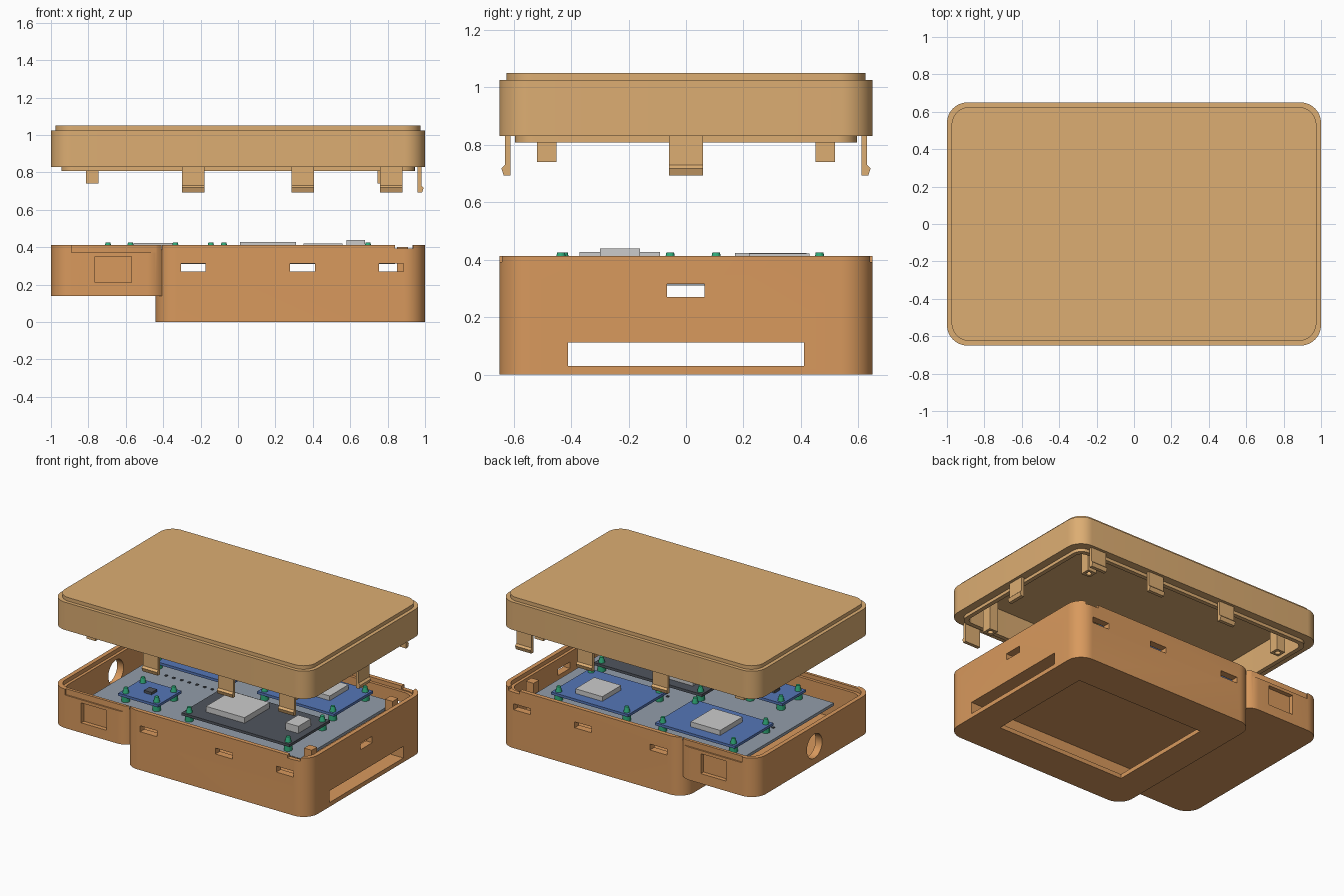
import bpy, bmesh
from math import cos, sin, pi, radians
from mathutils import Matrix

if "Cube" in bpy.data.objects:
    bpy.data.objects.remove(bpy.data.objects["Cube"])


def material(name, rgb):
    m = bpy.data.materials.new(name)
    m.diffuse_color = (*rgb, 1)
    m.use_nodes = True
    m.node_tree.nodes["Principled BSDF"].inputs["Base Color"].default_value = m.diffuse_color
    return m


LID = material("tan", (0.72, 0.42, 0.17))
CASE = material("orange", (0.69, 0.32, 0.11))
BLUE = material("board_blue", (0.09, 0.18, 0.47))
DARK = material("board_dark", (0.08, 0.09, 0.11))
GREEN = material("standoff_green", (0.03, 0.42, 0.2))
CHIP = material("chip_grey", (0.56, 0.57, 0.58))
PLATE = material("plate_grey", (0.29, 0.34, 0.4))


def prism(name, pts, z0, z1, mat, matrix=None):
    """Extrude a 2D outline from z0 to z1."""
    bm = bmesh.new()
    low = [bm.verts.new((x, y, z0)) for x, y in pts]
    face = bm.faces.new(low)
    out = bmesh.ops.extrude_face_region(bm, geom=[face])
    for v in out["geom"]:
        if isinstance(v, bmesh.types.BMVert):
            v.co.z = z1
    if matrix:
        bm.transform(matrix)
    bmesh.ops.recalc_face_normals(bm, faces=bm.faces)
    me = bpy.data.meshes.new(name)
    bm.to_mesh(me)
    bm.free()
    me.materials.append(mat)
    ob = bpy.data.objects.new(name, me)
    bpy.context.collection.objects.link(ob)
    return ob


def box(name, x0, x1, y0, y1, z0, z1, mat=CASE):
    return prism(name, [(x0, y0), (x1, y0), (x1, y1), (x0, y1)], z0, z1, mat)


def rounded(name, x0, x1, y0, y1, r, z0, z1, mat=CASE, n=12):
    pts = []
    for k, (cx, cy) in enumerate([(x1 - r, y1 - r), (x0 + r, y1 - r), (x0 + r, y0 + r), (x1 - r, y0 + r)]):
        for i in range(n + 1):
            a = (k + i / n) * pi / 2
            pts.append((cx + r * cos(a), cy + r * sin(a)))
    return prism(name, pts, z0, z1, mat)


def circle(r, cx=0, cy=0, n=24):
    return [(cx + r * cos(2 * pi * i / n), cy + r * sin(2 * pi * i / n)) for i in range(n)]


def boolean(ob, other, op="DIFFERENCE"):
    m = ob.modifiers.new("bool", "BOOLEAN")
    m.operation, m.object, m.solver = op, other, "EXACT"
    bpy.context.view_layer.objects.active = ob
    bpy.ops.object.modifier_apply(modifier=m.name)
    bpy.data.objects.remove(other)


def smooth(ob):
    bpy.ops.object.select_all(action="DESELECT")
    ob.select_set(True)
    bpy.context.view_layer.objects.active = ob
    bpy.ops.object.shade_smooth_by_angle(angle=radians(30))


CLIP_X = (-0.24, 0.345, 0.82)

# Lower case: deep main box joined to a shallower side bay
case = rounded("case", -0.44, 1, -0.65, 0.65, 0.11, 0, 0.413)
boolean(case, rounded("bay", -1, -0.375, -0.65, 0.65, 0.11, 0.14, 0.413), "UNION")
boolean(case, rounded("cut", -0.95, 0.95, -0.6, 0.6, 0.07, 0.17, 0.6))
boolean(case, rounded("cut", -0.97, 0.97, -0.62, 0.62, 0.085, 0.385, 0.6))
# Slide-through channel and window under the floor
boolean(case, box("cut", -0.6, 1.2, -0.41, 0.41, 0.03, 0.112))
boolean(case, box("cut", -0.22, 0.78, -0.39, 0.39, -0.1, 0.06))
# Slots, side recesses and rim notches on front and back
for s in (-1, 1):
    def side_cut(x0, x1, depth, z0, z1):
        a, b = sorted((s * (0.65 - depth), s * 0.8))
        boolean(case, box("cut", x0, x1, a, b, z0, z1))
    for x in CLIP_X:
        side_cut(x - 0.066, x + 0.066, 0.1, 0.27, 0.312)
    side_cut(-0.765, -0.57, 0.03, 0.21, 0.35)
    side_cut(-0.89, -0.425, 0.01, 0.372, 0.6)
    side_cut(0.84, 0.935, 0.045, 0.392, 0.6)
boolean(case, box("cut", 0.9, 1.2, -0.066, 0.064, 0.27, 0.315))
# Round port with counterbore in the left wall
turn = Matrix.Translation((0, 0, 0.27)) @ Matrix.Rotation(pi / 2, 4, "Y")
boolean(case, prism("cut", circle(0.085), -1.2, -0.9, CASE, turn))
boolean(case, prism("cut", circle(0.11), -1.2, -0.98, CASE, turn))
smooth(case)

# Alignment posts inside the right end
for i, y in enumerate((-0.45, 0.45)):
    box(f"case_post_{i}", 0.85, 0.91, y - 0.03, y + 0.03, 0.16, 0.4)

# Lid shell with stepped top and inner lip
lid = rounded("lid", -1, 1, -0.65, 0.65, 0.11, 0.83, 1.025, LID)
boolean(lid, rounded("step", -0.975, 0.975, -0.625, 0.625, 0.095, 1.0, 1.05, LID), "UNION")
boolean(lid, rounded("lip", -0.945, 0.945, -0.595, 0.595, 0.07, 0.808, 0.9, LID), "UNION")
boolean(lid, rounded("cut", -0.915, 0.915, -0.565, 0.565, 0.05, 0.7, 0.995, LID))
smooth(lid)

# Snap clips: hooked profile swept across the clip width
HOOK = [(-0.04, 0.86), (-0.02, 0.86), (-0.02, 0.73), (-0.007, 0.718), (-0.016, 0.692), (-0.04, 0.692)]
STAND = Matrix(((0, 0, 1, 0), (-1, 0, 0, 0), (0, 1, 0, 0), (0, 0, 0, 1)))


def clip(name, x, y, angle):
    m = Matrix.Translation((x, y, 0)) @ Matrix.Rotation(angle, 4, "Z") @ STAND
    prism(name, HOOK, -0.06, 0.06, LID, m)


for i, x in enumerate(CLIP_X):
    clip(f"front_clip_{i}", x, -0.65, 0)
    clip(f"back_clip_{i}", x, 0.65, pi)
clip("right_clip", 1, 0, pi / 2)

# Hollow bosses hanging from the lid
for i, (x, y) in enumerate([(x, y) for x in (-0.78, 0.78) for y in (-0.485, 0.485)]):
    boss = box(f"lid_boss_{i}", x - 0.034, x + 0.034, y - 0.034, y + 0.034, 0.74, 1.0, LID)
    boolean(boss, prism("cut", circle(0.018, x, y, 16), 0.6, 0.85, LID))

# Mounting plate
box("mounting_plate", -0.8, 0.84, -0.5, 0.54, 0.31, 0.33, PLATE)


def board(name, x0, x1, y0, y1, mat, chips):
    """Circuit board on four domed standoffs, with chips (x0, x1, y0, y1, top)."""
    box(name, x0, x1, y0, y1, 0.37, 0.388, mat)
    for j, c in enumerate(chips):
        box(f"{name}_chip_{j}", *c[:4], 0.385, c[4], CHIP if c[4] > 0.41 else DARK)
    for j, (x, y) in enumerate([(x, y) for x in (x0 + 0.035, x1 - 0.035) for y in (y0 + 0.035, y1 - 0.035)]):
        prism(f"{name}_standoff_{j}", circle(0.028, x, y, 16), 0.33, 0.37, GREEN)
        cap = prism(f"{name}_cap_{j}", circle(0.022, x, y, 16), 0.385, 0.425, GREEN)
        for v in cap.data.vertices:  # taper the cap top
            if v.co.z > 0.4:
                v.co.x, v.co.y = x + (v.co.x - x) * 0.6, y + (v.co.y - y) * 0.6


board("main_board", -0.11, 0.73, -0.47, -0.02, DARK,
      [(0.01, 0.31, -0.37, -0.09, 0.427), (0.58, 0.68, -0.30, -0.16, 0.438)])
board("right_board", 0.1, 0.7, 0.07, 0.5, BLUE, [(0.35, 0.56, 0.22, 0.43, 0.421)])
board("left_board", -0.73, -0.11, 0.07, 0.5, BLUE, [(-0.56, -0.33, 0.17, 0.42, 0.423)])
board("small_board", -0.61, -0.3, -0.46, -0.2, BLUE, [(-0.48, -0.42, -0.36, -0.3, 0.405)])

# Pin rows on the plate beside the boards
for i in range(10):
    for x, y in ((0.12 + 0.06 * i, 0.03), (-0.7 + 0.06 * i, 0.03)):
        box(f"pin_{i}", x - 0.008, x + 0.008, y - 0.008, y + 0.008, 0.33, 0.336, DARK)
